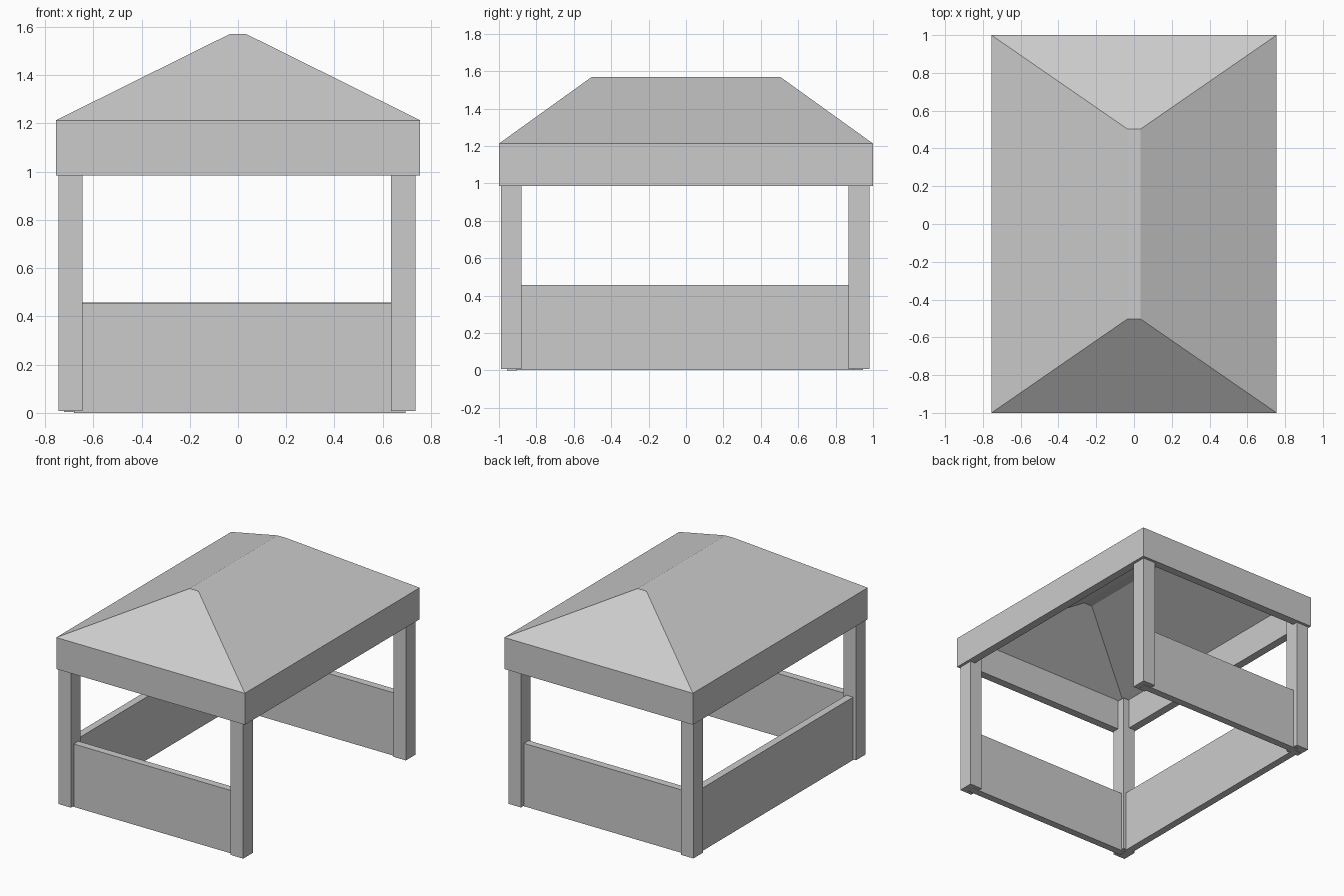
import bpy, bmesh

if "Cube" in bpy.data.objects:
    bpy.data.objects.remove(bpy.data.objects["Cube"])


def make_object(name, bm):
    bmesh.ops.recalc_face_normals(bm, faces=bm.faces)
    mesh = bpy.data.meshes.new(name)
    bm.to_mesh(mesh)
    bm.free()
    obj = bpy.data.objects.new(name, mesh)
    bpy.context.collection.objects.link(obj)
    return obj


def box(name, x, y, z):
    bm = bmesh.new()
    bmesh.ops.create_cube(bm, size=1)
    for v in bm.verts:
        for i, (lo, hi) in enumerate((x, y, z)):
            v.co[i] = lo if v.co[i] < 0 else hi
    return make_object(name, bm)


def rect_shell(name, rings):
    """Join rectangular rings (half x, half y, z) and cap both ends."""
    bm = bmesh.new()
    loops = [[bm.verts.new((sx * hx, sy * hy, z))
              for sx, sy in ((-1, -1), (1, -1), (1, 1), (-1, 1))]
             for hx, hy, z in rings]
    for a, b in zip(loops, loops[1:]):
        for i in range(4):
            j = (i + 1) % 4
            bm.faces.new((a[i], a[j], b[j], b[i]))
    bm.faces.new(loops[0])
    bm.faces.new(loops[-1])
    return make_object(name, bm)


# Hollow hipped roof with fascia: outer ridge, eave, lip, then the inside
rect_shell("hipped_roof", [
    (0.035, 0.503, 1.57), (0.755, 1.0, 1.213), (0.755, 1.0, 0.985),
    (0.695, 0.94, 0.985), (0.695, 0.94, 1.21), (0.035, 0.495, 1.54)])

# Corner posts, running up inside the fascia
for side, x in (("left", (-0.745, -0.645)), ("right", (0.635, 0.735))):
    for end, y in (("front", (-0.99, -0.88)), ("back", (0.87, 0.98))):
        box(f"{end}_{side}_post", x, y, (0.007, 1.205))

# Low wall panels on three sides, right side open
box("front_panel", (-0.68, 0.695), (-0.957, -0.903), (0, 0.455))
box("back_panel", (-0.68, 0.695), (0.892, 0.946), (0.003, 0.458))
box("left_panel", (-0.722, -0.668), (-0.93, 0.92), (0.003, 0.458))
